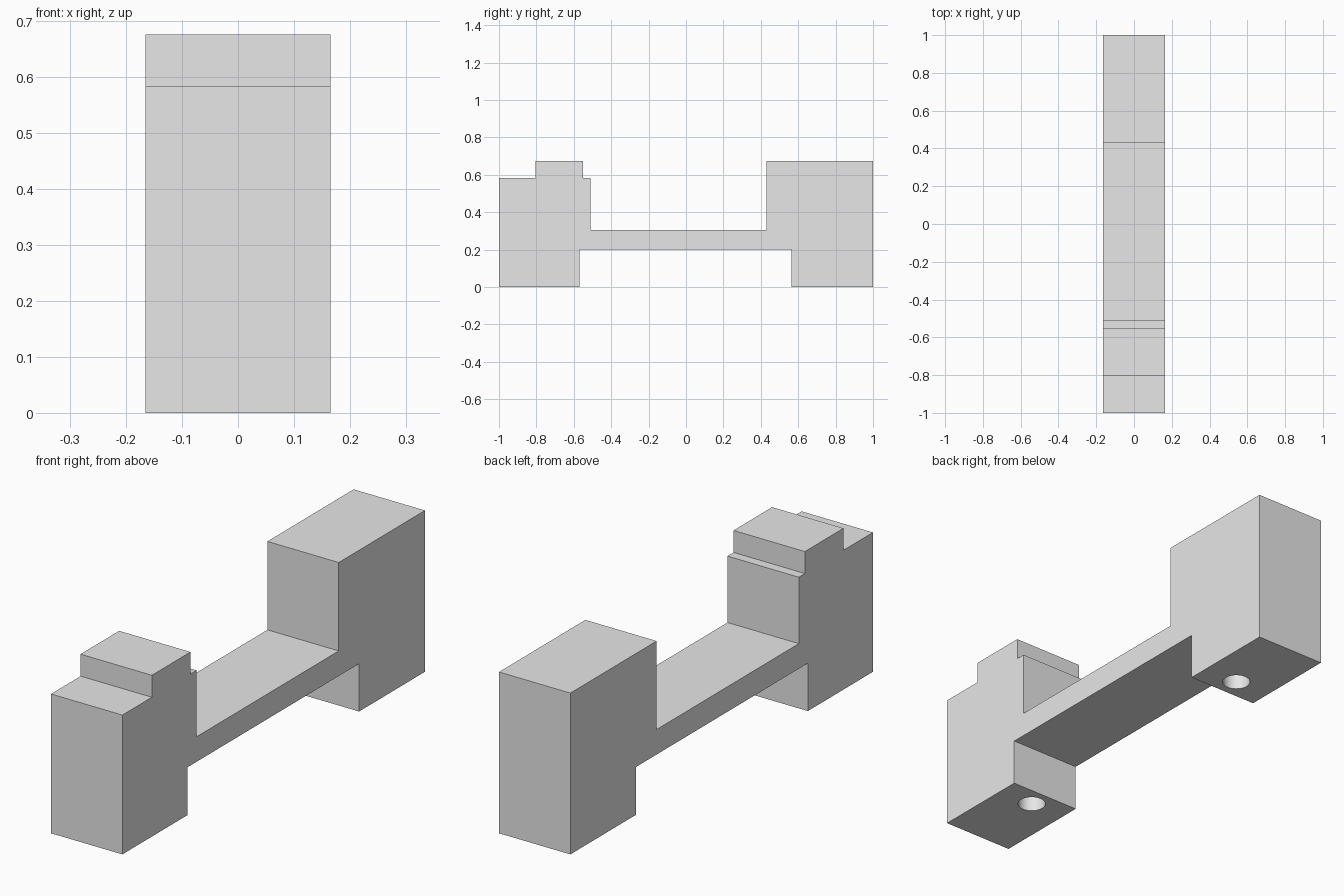
import bpy
import bmesh

default_cube = bpy.data.objects.get("Cube")
if default_cube:
    bpy.data.objects.remove(default_cube, do_unlink=True)

HALF_WIDTH = 0.165
HOLE_RADIUS = 0.056
HOLE_DEPTH = 0.25

grey = bpy.data.materials.new("plain_grey")
grey.use_nodes = True
grey.diffuse_color = (0.8, 0.8, 0.8, 1)
grey.node_tree.nodes["Principled BSDF"].inputs["Base Color"].default_value = (0.8, 0.8, 0.8, 1)

# Side outline (y, z): stepped front block, thin bridge, plain rear block
outline = [
    (-1, 0), (-0.57, 0), (-0.57, 0.2), (0.565, 0.2), (0.565, 0), (1, 0),
    (1, 0.675), (0.43, 0.675), (0.43, 0.305), (-0.51, 0.305), (-0.51, 0.583),
    (-0.55, 0.583), (-0.55, 0.675), (-0.805, 0.675), (-0.805, 0.583), (-1, 0.583),
]

# Bridge body: extrude the outline across the width
bm = bmesh.new()
face = bm.faces.new([bm.verts.new((-HALF_WIDTH, y, z)) for y, z in outline])
side = bmesh.ops.extrude_face_region(bm, geom=[face])["geom"]
bmesh.ops.translate(bm, vec=(2 * HALF_WIDTH, 0, 0),
                    verts=[v for v in side if isinstance(v, bmesh.types.BMVert)])
bmesh.ops.recalc_face_normals(bm, faces=bm.faces)
mesh = bpy.data.meshes.new("bridge_body")
bm.to_mesh(mesh)
bm.free()
mesh.materials.append(grey)
body = bpy.data.objects.new("bridge_body", mesh)
bpy.context.collection.objects.link(body)


# Blind round hole in the underside of each foot
def drill(name, y):
    bpy.ops.mesh.primitive_cylinder_add(
        vertices=48, radius=HOLE_RADIUS, depth=2 * HOLE_DEPTH, location=(0, y, 0))
    cutter = bpy.context.object
    cutter.name = name
    cutter.data.materials.append(grey)
    cutter.hide_render = True
    cutter.display_type = 'WIRE'
    cut = body.modifiers.new(name, 'BOOLEAN')
    cut.operation = 'DIFFERENCE'
    cut.solver = 'EXACT'
    cut.object = cutter
    return cutter


cutters = [drill("front_hole_cutter", -0.655), drill("rear_hole_cutter", 0.655)]

# Apply the cuts and keep only the finished body
bpy.ops.object.select_all(action='DESELECT')
body.select_set(True)
bpy.context.view_layer.objects.active = body
for cut in list(body.modifiers):
    bpy.ops.object.modifier_apply(modifier=cut.name)
for cutter in cutters:
    bpy.data.objects.remove(cutter, do_unlink=True)
bpy.ops.object.shade_smooth_by_angle()
